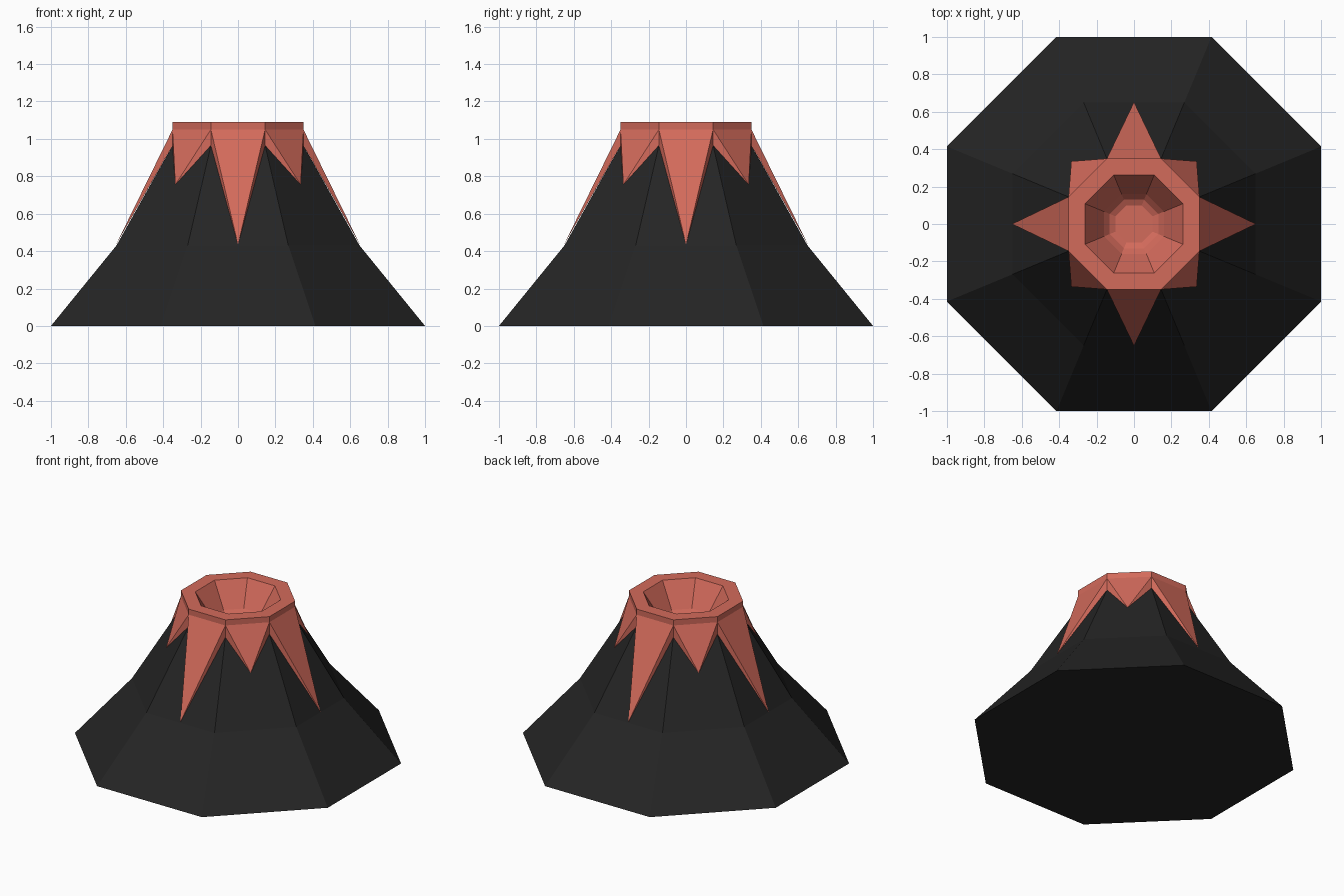
import bpy, bmesh, math

if "Cube" in bpy.data.objects:
    bpy.data.objects.remove(bpy.data.objects["Cube"])


def material(name, color):
    m = bpy.data.materials.new(name)
    m.diffuse_color = (*color, 1)
    m.use_nodes = True
    m.node_tree.nodes["Principled BSDF"].inputs["Base Color"].default_value = m.diffuse_color
    return m


def ring(bm, apothem, z):
    r = apothem / math.cos(math.pi / 8)
    return [bm.verts.new((r * math.cos(math.pi / 8 + i * math.pi / 4),
                          r * math.sin(math.pi / 8 + i * math.pi / 4), z)) for i in range(8)]


def loft(bm, profile):
    # octagonal rings joined by flat quads
    rings = [ring(bm, a, z) for a, z in profile]
    for lo, hi in zip(rings, rings[1:]):
        for i in range(8):
            j = (i + 1) % 8
            bm.faces.new((lo[i], lo[j], hi[j], hi[i]))
    return rings


def finish(bm, name, mat):
    me = bpy.data.meshes.new(name)
    bm.to_mesh(me)
    bm.free()
    me.materials.append(mat)
    ob = bpy.data.objects.new(name, me)
    bpy.context.collection.objects.link(ob)
    return ob


rock = material("rock", (0.018, 0.018, 0.018))
lava = material("lava", (0.65, 0.145, 0.105))

# Rock slopes with closed underside
bm = bmesh.new()
rings = loft(bm, [(1, 0), (0.65, 0.43), (0.35, 0.965)])
bm.faces.new(rings[0][::-1])
finish(bm, "mountain_slopes", rock)

# Lava lip, crater bowl and eight wedge-shaped drips, alternately long and short
bm = bmesh.new()
rings = loft(bm, [(0.35, 0.965), (0.35, 1.05), (0.35, 1.09), (0.262, 1.09),
                  (0.16, 0.92), (0.13, 0.885), (0.10, 0.87)])
bm.faces.new(rings[-1])
under, lip = rings[0], rings[1]
# the band behind the drips is hidden, so replace it by the drips
bmesh.ops.delete(bm, geom=[f for f in bm.faces if all(v in under + lip for v in f.verts)],
                 context='FACES_ONLY')
for i in range(8):
    j = (i + 1) % 8
    angle = (i + 1) * math.pi / 4
    d, z = (0.652, 0.435) if i % 2 else (0.474, 0.755)
    tip = bm.verts.new((d * math.cos(angle), d * math.sin(angle), z))
    bm.faces.new((lip[j], lip[i], tip))
    bm.faces.new((lip[i], under[i], tip))
    bm.faces.new((under[j], lip[j], tip))
bmesh.ops.recalc_face_normals(bm, faces=bm.faces)
finish(bm, "lava_crater", lava)
